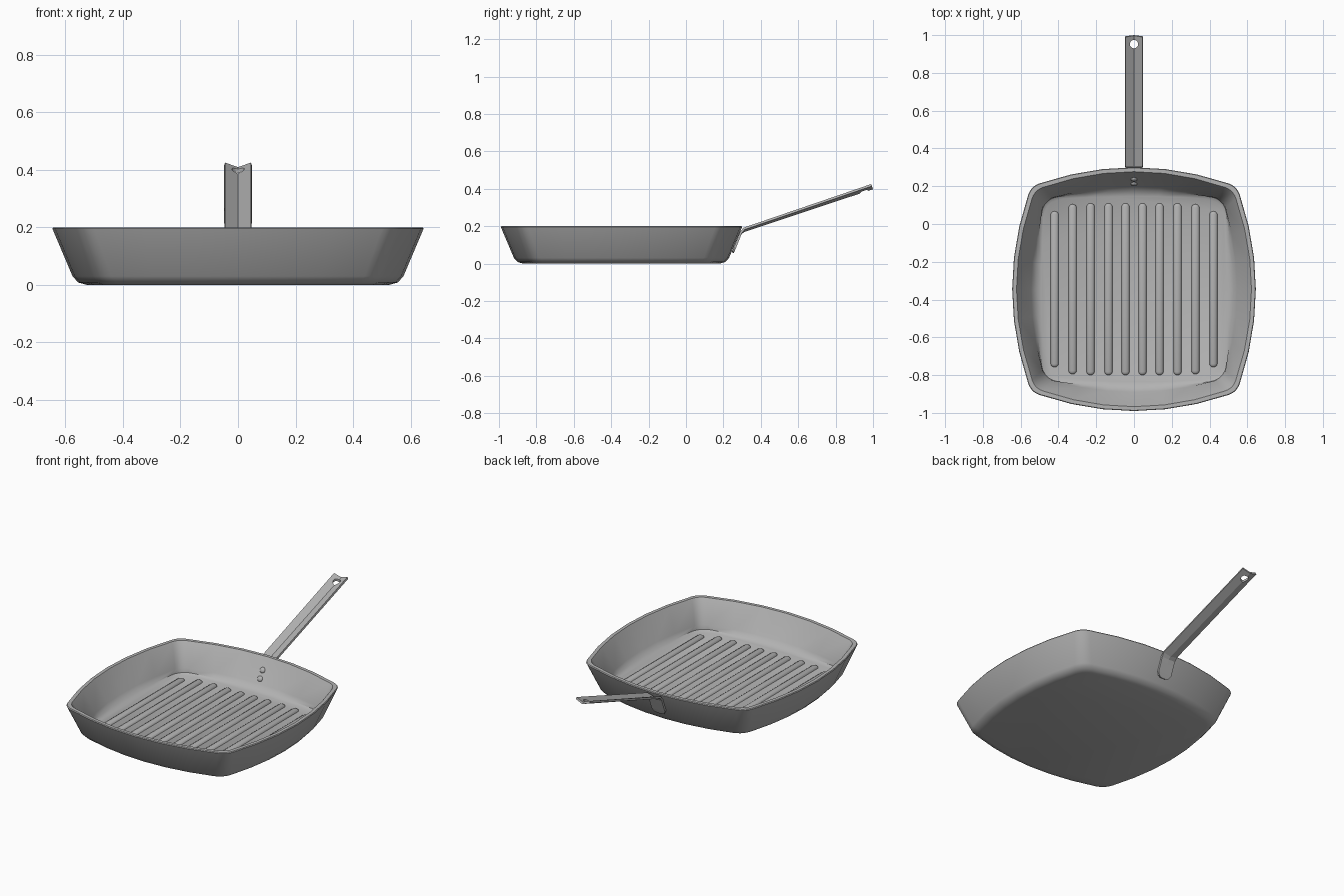
import bpy, bmesh, math
from mathutils import Matrix, Vector

if "Cube" in bpy.data.objects:
    bpy.data.objects.remove(bpy.data.objects["Cube"])

metal = bpy.data.materials.new("grey_cast_iron")
metal.use_nodes = True
GREY = (0.45, 0.45, 0.45, 1)
metal.diffuse_color = GREY
metal.node_tree.nodes["Principled BSDF"].inputs["Base Color"].default_value = GREY

CY = -0.345          # middle of the pan body in y
FLOOR = 0.03         # height of the cooking surface


def finish(bm, name, smooth=True):
    mesh = bpy.data.meshes.new(name)
    bm.to_mesh(mesh)
    bm.free()
    obj = bpy.data.objects.new(name, mesh)
    bpy.context.collection.objects.link(obj)
    mesh.materials.append(metal)
    if smooth:
        bpy.ops.object.select_all(action='DESELECT')
        obj.select_set(True)
        bpy.context.view_layer.objects.active = obj
        bpy.ops.object.shade_smooth_by_angle(angle=math.radians(35))
    return obj


def outline(half, bulge, reach, sides=6, corner=5):
    """Square with bowed sides and rounded corners, counter-clockwise."""
    quarter = []
    for i in range(sides):
        t = -1 + 2 * i / sides
        quarter.append(Vector((half - bulge * t * t, reach * t)))
    a, b = Vector((half - bulge, reach)), Vector((reach, half - bulge))
    s = (half - bulge - reach) / (reach + 2 * bulge)
    c = Vector((reach * (1 + s),) * 2)
    for i in range(corner):
        t = i / corner
        quarter.append(a * (1 - t) ** 2 + c * 2 * t * (1 - t) + b * t * t)
    return [Matrix.Rotation(k * math.pi / 2, 2) @ p for k in range(4) for p in quarter]


# Pan body: stacked outlines, outside going up and inside coming down
# (half width, bow of the sides, straight reach, height)
profile = [
    (0.525, 0.060, 0.40, 0), (0.555, 0.065, 0.42, 0.008), (0.575, 0.070, 0.44, 0.03),
    (0.645, 0.085, 0.50, 0.195), (0.642, 0.085, 0.498, 0.2),
    (0.622, 0.083, 0.482, 0.2), (0.617, 0.082, 0.478, 0.193),
    (0.545, 0.060, 0.43, 0.065), (0.520, 0.030, 0.40, 0.04), (0.490, 0.010, 0.37, FLOOR),
]
bm = bmesh.new()
rings = [[bm.verts.new((p.x, p.y + CY, z)) for p in outline(h, b, r)]
         for h, b, r, z in profile]
for low, high in zip(rings, rings[1:]):
    n = len(low)
    for i in range(n):
        j = (i + 1) % n
        bm.faces.new((low[i], low[j], high[j], high[i]))
bm.faces.new(rings[0][::-1])
bm.faces.new(rings[-1])
finish(bm, "pan_body")

# Raised grill ribs with rounded ends, shorter towards the sides
R = 0.022
ribs = [(0.045, 0.455), (0.135, 0.455), (0.23, 0.455), (0.325, 0.45), (0.42, 0.413)]
number = 0
for x, half in ribs:
    for side in (-1, 1):
        number += 1
        bm = bmesh.new()
        bmesh.ops.create_uvsphere(bm, u_segments=12, v_segments=7, radius=R)
        bmesh.ops.rotate(bm, verts=bm.verts, matrix=Matrix.Rotation(math.pi / 2, 3, 'X'))
        for v in bm.verts:
            v.co.y += math.copysign(half - R, v.co.y)
            v.co.z *= 0.6
        bmesh.ops.translate(bm, verts=bm.verts, vec=(side * x, CY, FLOOR))
        finish(bm, f"grill_rib_{number}")

# Handle: riveted tab on the wall bending into a long V-shaped strip
# (y, z, half width, depth of the V)
stations = [
    (0.244, 0.062, 0.018, 0), (0.248, 0.069, 0.034, 0), (0.256, 0.087, 0.045, 0),
    (0.277, 0.140, 0.045, 0), (0.288, 0.168, 0.045, 0.002),
    (0.308, 0.192, 0.045, 0.012), (0.990, 0.425, 0.045, 0.016),
]
bm = bmesh.new()
rows = []
for y, z, w, d in stations:
    tip = 0.006 if y > 0.9 else 0
    rows.append([bm.verts.new(c) for c in ((-w, y, z), (0, y + tip, z - d), (w, y, z))])
for low, high in zip(rows, rows[1:]):
    for j in range(2):
        bm.faces.new((low[j], low[j + 1], high[j + 1], high[j]))
handle = finish(bm, "handle", smooth=False)
solid = handle.modifiers.new("thickness", 'SOLIDIFY')
solid.thickness = 0.012
solid.offset = -1

# Hanging hole through the handle tip
bm = bmesh.new()
bmesh.ops.create_cone(bm, cap_ends=True, segments=20, radius1=0.022, radius2=0.022, depth=0.2)
bmesh.ops.translate(bm, verts=bm.verts, vec=(0, 0.952, 0.4))
cutter = finish(bm, "hole_cutter", smooth=False)
cutter.hide_render = True
cutter.hide_viewport = True
cut = handle.modifiers.new("hanging_hole", 'BOOLEAN')
cut.operation = 'DIFFERENCE'
cut.solver = 'EXACT'
cut.object = cutter

# Rivet heads on the inner wall
normal = Vector((0, -0.128, 0.072))
turn = normal.to_track_quat('Z', 'Y').to_matrix()
for label, y, z in (("upper", 0.237, 0.132), ("lower", 0.213, 0.089)):
    bm = bmesh.new()
    bmesh.ops.create_uvsphere(bm, u_segments=14, v_segments=8, radius=0.017)
    for v in bm.verts:
        v.co.z *= 0.6
    bmesh.ops.rotate(bm, verts=bm.verts, matrix=turn)
    bmesh.ops.translate(bm, verts=bm.verts, vec=(0, y, z))
    finish(bm, f"rivet_{label}")
